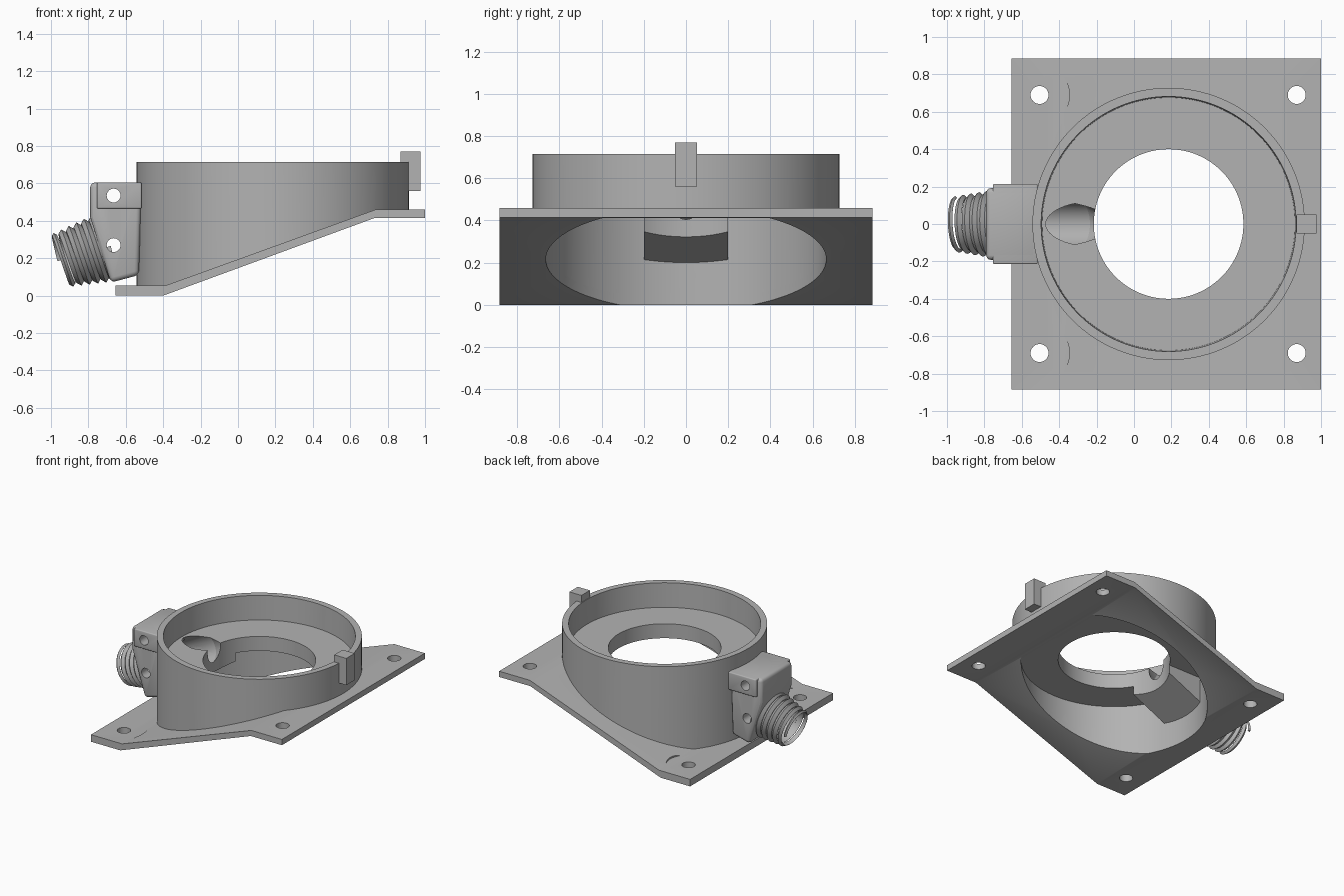
import bpy, bmesh, math
from mathutils import Vector

if "Cube" in bpy.data.objects:
    bpy.data.objects.remove(bpy.data.objects["Cube"])

grey = bpy.data.materials.new("plain grey")
grey.use_nodes = True
COLOUR = (0.45, 0.45, 0.45, 1)
grey.diffuse_color = COLOUR
grey.node_tree.nodes["Principled BSDF"].inputs["Base Color"].default_value = COLOUR

CX = 0.185  # ring centre on x


def finish(name, bm):
    bmesh.ops.recalc_face_normals(bm, faces=bm.faces)
    mesh = bpy.data.meshes.new(name)
    bm.to_mesh(mesh)
    bm.free()
    mesh.materials.append(grey)
    ob = bpy.data.objects.new(name, mesh)
    bpy.context.collection.objects.link(ob)
    return ob


def prism(name, points, half_width):
    """Side profile in x and z, extruded evenly along y."""
    bm = bmesh.new()
    face = bm.faces.new([bm.verts.new((x, -half_width, z)) for x, z in points])
    out = bmesh.ops.extrude_face_region(bm, geom=[face])
    verts = [v for v in out["geom"] if isinstance(v, bmesh.types.BMVert)]
    bmesh.ops.translate(bm, verts=verts, vec=(0, 2 * half_width, 0))
    return finish(name, bm)


def rod(name, start, end, r1, r2=None, sides=48):
    """Cylinder or cone between two points."""
    start, end = Vector(start), Vector(end)
    axis = end - start
    bm = bmesh.new()
    bmesh.ops.create_cone(bm, cap_ends=True, segments=sides, radius1=r1,
                          radius2=r1 if r2 is None else r2, depth=axis.length)
    turn = axis.to_track_quat("Z", "Y").to_matrix().to_4x4()
    bmesh.ops.transform(bm, matrix=turn, verts=bm.verts)
    bmesh.ops.translate(bm, verts=bm.verts, vec=(start + end) / 2)
    return finish(name, bm)


def disc(name, r, z1, z2, x=CX, y=0, top=None, sides=128):
    return rod(name, (x, y, z1), (x, y, z2), r, top, sides)


def apply_modifier(ob, mod):
    bpy.ops.object.select_all(action="DESELECT")
    bpy.context.view_layer.objects.active = ob
    ob.select_set(True)
    bpy.ops.object.modifier_apply(modifier=mod.name)


def cut(ob, cutters):
    for c in cutters:
        mod = ob.modifiers.new("cut", "BOOLEAN")
        mod.operation, mod.solver, mod.object = "DIFFERENCE", "EXACT", c
        apply_modifier(ob, mod)


def bevel(ob, width):
    mod = ob.modifiers.new("round", "BEVEL")
    mod.width, mod.segments = width, 3
    apply_modifier(ob, mod)


# Shared cutters
cavity = disc("cut_cavity", 0.665, -0.2, 0.412)
recess = disc("cut_recess", 0.676, 0.525, 0.8, top=0.684)
opening = disc("cut_opening", 0.4, -0.2, 0.9)
underside = prism("cut_underside", [(-2, -1), (-2, 0.002), (-0.4, 0.002), (0.73, 0.417),
                                    (2, 0.417), (2, -1)], 2)
bore = rod("cut_bore", (-0.85, 0, 0.193), (-0.29, 0, 0.484), 0.12)
bore_tip = rod("cut_bore_tip", (-0.292, 0, 0.483), (-0.17, 0, 0.546), 0.119, 0.06)
cutters = [cavity, recess, opening, underside, bore, bore_tip]

# Stepped mounting plate with screw holes and screw head clearance
plate = prism("mounting_plate", [(-0.655, 0), (-0.4, 0), (0.73, 0.415), (1, 0.415),
                                 (1, 0.46), (0.735, 0.46), (-0.385, 0.055), (-0.655, 0.055)], 0.885)
plate_cuts = [cavity, opening]
for side in (-1, 1):
    for x in (-0.505, 0.87):
        plate_cuts.append(disc("cut_screw", 0.048, -0.2, 0.9, x, side * 0.69, sides=32))
    plate_cuts.append(disc("cut_clearance", 0.16, 0.057, 0.2, -0.505, side * 0.69, sides=64))
cut(plate, plate_cuts)
cutters += plate_cuts[2:]

# Round housing with inner floor
housing = disc("round_housing", 0.728, -0.05, 0.715)
cut(housing, [underside, cavity, recess, opening, bore, bore_tip])

# Ramp under the floor carrying the cable bore
ramp = prism("cable_ramp", [(-0.5, 0.191), (-0.05, 0.398), (-0.05, 0.42), (-0.5, 0.42)], 0.2)
cut(ramp, [opening, bore, bore_tip])

# Cable block on the side, with wider clamp head and cross holes
block = prism("cable_block", [(-0.79, 0.605), (-0.79, 0.42), (-0.68, 0.07),
                              (-0.53, 0.11), (-0.515, 0.605)], 0.192)
bevel(block, 0.025)
clamp = prism("clamp_head", [(-0.755, 0.605), (-0.755, 0.465), (-0.515, 0.465),
                             (-0.515, 0.605)], 0.215)
bevel(clamp, 0.008)
cross = [rod("cut_cross", (-0.665, -0.5, z), (-0.665, 0.5, z), 0.037, sides=32)
         for z in (0.535, 0.27)]
cut(block, cross + [bore])
cut(clamp, cross)
cutters += cross

# Locating key on the rim
prism("locating_key", [(0.87, 0.56), (0.975, 0.56), (0.975, 0.77), (0.87, 0.77)], 0.052)

# Tapered hollow thread around the cable inlet
bm = bmesh.new()
tilt = math.radians(16)
along = Vector((math.cos(tilt), 0, math.sin(tilt)))
across, up = Vector((0, 1, 0)), Vector((-math.sin(tilt), 0, math.cos(tilt)))
origin = Vector((-0.955, 0, 0.187))
TURNS, STEPS, PITCH, INNER = 6, 48, 0.044, 0.138
previous = None
for i in range(TURNS * STEPS + 1):
    t = i / (TURNS * STEPS)
    angle = 2 * math.pi * i / STEPS
    outer = 0.149 + 0.042 * t
    half = min(outer - INNER, PITCH / 2)
    root = max(outer - half, INNER + 0.001)
    out = across * math.cos(angle) + up * math.sin(angle)
    centre = origin + along * (TURNS * PITCH * t)
    section = [(INNER, -half), (root, -half), (outer, 0), (root, half), (INNER, half)]
    ring = [bm.verts.new(centre + out * r + along * s) for r, s in section]
    if previous:
        for k in range(5):
            j = (k + 1) % 5
            bm.faces.new((previous[k], previous[j], ring[j], ring[k]))
    else:
        bm.faces.new(ring)
    previous = ring
bm.faces.new(previous)
thread = finish("cable_inlet_thread", bm)

for c in cutters:
    bpy.data.objects.remove(c)

# Smooth the round walls and keep the hard edges
for ob in (plate, housing, ramp, block, clamp, thread):
    bpy.ops.object.select_all(action="DESELECT")
    bpy.context.view_layer.objects.active = ob
    ob.select_set(True)
    bpy.ops.object.shade_smooth_by_angle(angle=math.radians(30))
